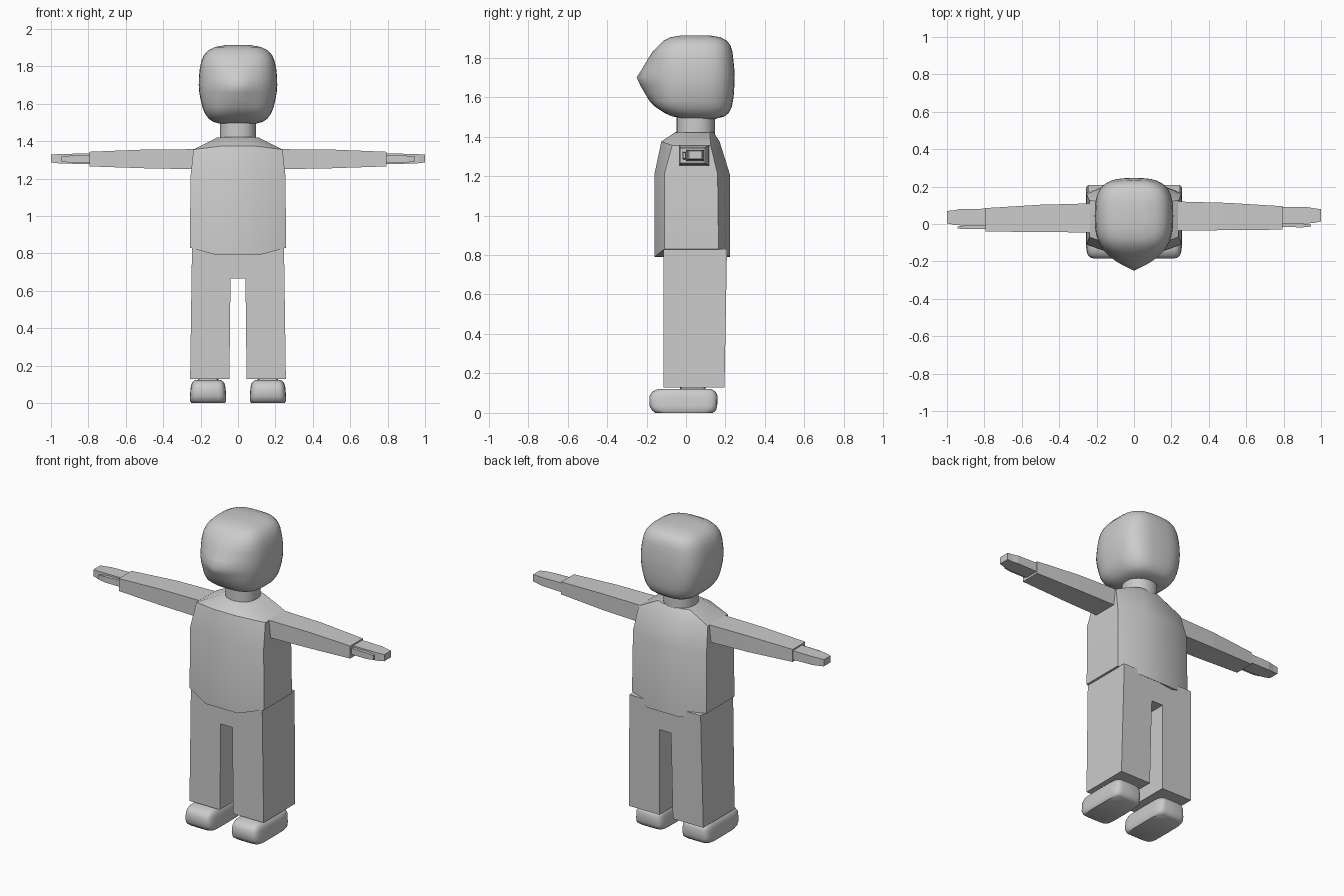
import bpy, bmesh, math


def finish(name, bm, smooth=None):
    bmesh.ops.recalc_face_normals(bm, faces=bm.faces[:])
    me = bpy.data.meshes.new(name)
    bm.to_mesh(me)
    bm.free()
    ob = bpy.data.objects.new(name, me)
    bpy.context.collection.objects.link(ob)
    if smooth:
        bpy.ops.object.select_all(action='DESELECT')
        ob.select_set(True)
        bpy.context.view_layer.objects.active = ob
        bpy.ops.object.shade_smooth_by_angle(angle=math.radians(smooth))
    return ob


def loft(name, rings, smooth=None):
    bm = bmesh.new()
    vs = [[bm.verts.new(p) for p in r] for r in rings]
    n = len(rings[0])
    for a, b in zip(vs, vs[1:]):
        for i in range(n):
            j = (i + 1) % n
            bm.faces.new((a[i], a[j], b[j], b[i]))
    bm.faces.new(vs[0][::-1])
    bm.faces.new(vs[-1])
    return finish(name, bm, smooth)


def oval(z, w, y0, y1, nose=0, e=3.0, cx=0, n=40):
    """Rounded-square ring, optionally pulled to a point at the front."""
    pts = []
    for i in range(n):
        t = 2 * math.pi * i / n
        c, s = math.cos(t), math.sin(t)
        x = math.copysign(abs(c) ** (2 / e), c)
        y = math.copysign(abs(s) ** (2 / e), s)
        py = (y0 + y1) / 2 + y * (y1 - y0) / 2
        if s < 0:
            py -= nose * max(0, 1 - abs(x)) ** 1.1
        pts.append((cx + x * w, py, z))
    return pts


def box_x(x, y0, y1, z0, z1):
    return [(x, y0, z0), (x, y1, z0), (x, y1, z1), (x, y0, z1)]


# Head with pointed nose
loft("head", [oval(*r) for r in [
    (1.49, 0.08, -0.01, 0.15), (1.502, 0.13, -0.07, 0.195),
    (1.52, 0.157, -0.11, 0.217), (1.55, 0.178, -0.145, 0.232, 0.01),
    (1.58, 0.19, -0.155, 0.238, 0.03), (1.62, 0.20, -0.157, 0.243, 0.052),
    (1.66, 0.207, -0.16, 0.245, 0.072), (1.70, 0.21, -0.16, 0.246, 0.09),
    (1.74, 0.209, -0.16, 0.245, 0.064), (1.79, 0.204, -0.16, 0.24, 0.035),
    (1.83, 0.195, -0.155, 0.235, 0.015), (1.86, 0.182, -0.14, 0.226),
    (1.885, 0.16, -0.115, 0.208), (1.903, 0.125, -0.08, 0.175),
    (1.913, 0.07, -0.02, 0.115)]], 50)

# Neck
loft("neck", [oval(z, 0.097, -0.048, 0.146, 0, 2.2, 0, 24) for z in (1.38, 1.54)], 40)


# Torso: eight-sided rings, corner point then middle point, front and back
def torso_ring(cx, cf, cb, cz, mx, mf, mb, mz):
    half = [(cx, cf, cz), (cx, cb, cz), (mx, mb, mz)]
    return [(mx, mf, mz)] + half + [(-mx, mb, mz), (-cx, cb, cz), (-cx, cf, cz), (-mx, mf, mz)]


loft("torso", [torso_ring(*r) for r in [
    (0.257, -0.11, 0.165, 0.83, 0.11, -0.16, 0.222, 0.79),
    (0.254, -0.11, 0.16, 1.21, 0.11, -0.16, 0.222, 1.21),
    (0.238, -0.07, 0.125, 1.355, 0.08, -0.125, 0.17, 1.375),
    (0.11, -0.03, 0.12, 1.42, 0.06, -0.055, 0.14, 1.422)]], 35)

# Trousers: front outline extruded back, with a slight taper
outline = [(0.04, 0.665), (0.046, 0.128), (0.256, 0.128), (0.246, 0.83)]
outline = [(-x, z) for x, z in outline[::-1]] + outline
bm = bmesh.new()
front = [bm.verts.new((x, -0.113, z)) for x, z in outline]
back = [bm.verts.new((x, 0.195 + 0.018 * (z - 0.13), z)) for x, z in outline]
for i in range(8):
    j = (i + 1) % 8
    bm.faces.new((front[i], front[j], back[j], back[i]))
bm.faces.new(front)
bm.faces.new(back[::-1])
finish("trousers", bm)

for side, s in (("right", 1), ("left", -1)):
    # Sleeve, hand and thumb
    d = 0 if s > 0 else -0.01
    sleeve = [(0.235, -0.035, 0.12, 1.25, 1.357), (0.5, -0.033, 0.113, 1.255, 1.355),
              (0.795, -0.03, 0.095, 1.265, 1.343)]
    hand = [(0.78, 0.0, 0.092, 1.277, 1.334), (0.93, 0.003, 0.09, 1.28, 1.332),
            (0.965, 0.006, 0.083, 1.282, 1.33), (1.0, 0.014, 0.08, 1.286, 1.328)]
    thumb = [(0.79, -0.016, 0.012, 1.285, 1.325), (0.9, -0.018, 0.002, 1.286, 1.322),
             (0.945, -0.014, -0.003, 1.29, 1.318)]
    for name, rows in (("sleeve", sleeve), ("hand", hand), ("thumb", thumb)):
        loft(f"{side}_{name}", [box_x(s * x, y0 + d, y1 + d, z0, z1)
                                for x, y0, y1, z0, z1 in rows])

    # Shoe and ankle
    loft(f"{side}_shoe", [oval(z, w, y0, y1, 0, 6, s * 0.16, 32) for z, w, y0, y1 in [
        (0.0, 0.09, -0.155, 0.135), (0.012, 0.097, -0.172, 0.152), (0.035, 0.097, -0.185, 0.158),
        (0.085, 0.093, -0.185, 0.16), (0.108, 0.086, -0.17, 0.15), (0.122, 0.072, -0.14, 0.125)]], 50)
    loft(f"{side}_ankle", [oval(z, 0.055, -0.03, 0.1, 0, 6, s * 0.16, 16) for z in (0.1, 0.16)])
